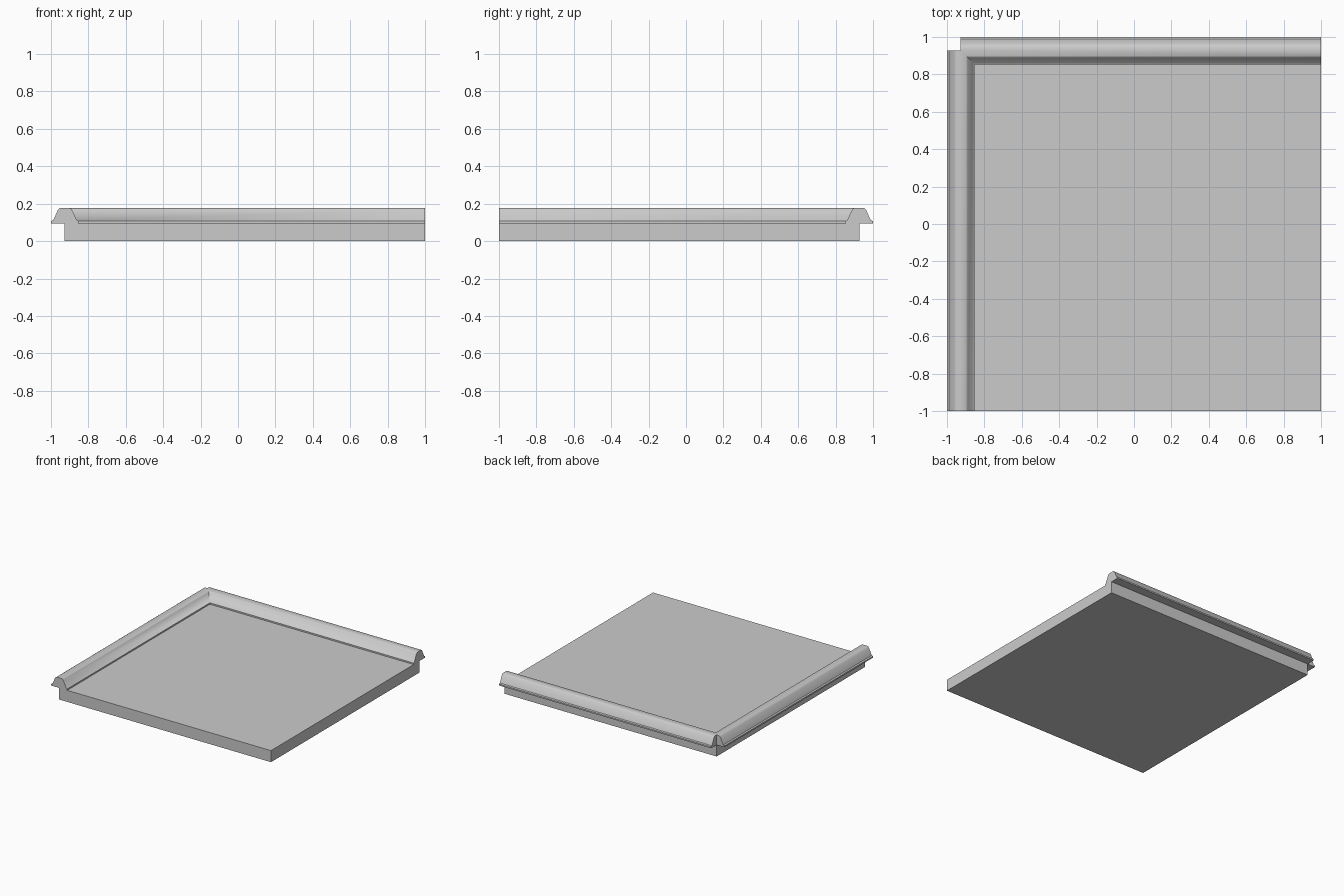
import bpy, bmesh
from math import radians

old = bpy.data.objects.get("Cube")
if old:
    bpy.data.objects.remove(old, do_unlink=True)

grey = bpy.data.materials.new("plain_grey")
grey.use_nodes = True
grey.diffuse_color = (0.6, 0.6, 0.6, 1)
grey.node_tree.nodes["Principled BSDF"].inputs["Base Color"].default_value = (0.6, 0.6, 0.6, 1)

LIP = 0.072        # overhang of the rim past the slab
INNER = 1 - LIP    # slab edge on the rimmed sides


def prism(name, points, sweep):
    """Extrude a closed polygon along a vector."""
    bm = bmesh.new()
    face = bm.faces.new([bm.verts.new(p) for p in points])
    ext = bmesh.ops.extrude_face_region(bm, geom=[face])
    moved = [v for v in ext["geom"] if isinstance(v, bmesh.types.BMVert)]
    bmesh.ops.translate(bm, verts=moved, vec=sweep)
    bmesh.ops.recalc_face_normals(bm, faces=bm.faces)
    mesh = bpy.data.meshes.new(name)
    bm.to_mesh(mesh)
    bm.free()
    mesh.materials.append(grey)
    obj = bpy.data.objects.new(name, mesh)
    bpy.context.collection.objects.link(obj)
    return obj


# Rim cross-section: distance in from the outer edge, height
rim = [(0, 0.095), (0, 0.107), (0.012, 0.111), (0.038, 0.169), (0.05, 0.178),
       (0.1, 0.178), (0.111, 0.169), (0.139, 0.111), (0.148, 0.107),
       (0.148, 0.08), (LIP, 0.08), (LIP, 0.095)]

# Base slab
slab = prism("tray_slab", [(-INNER, -1, 0), (1, -1, 0), (1, INNER, 0), (-INNER, INNER, 0)],
             (0, 0, 0.095))

# Raised rims along the right-hand side and the back
side_rim = prism("side_rim", [(d - 1, -1, z) for d, z in rim], (0, 1 + INNER, 0))
back_rim = prism("back_rim", [(-INNER, 1 - d, z) for d, z in rim], (1 + INNER, 0, 0))

# Join the rims to the slab as one solid
for part in (side_rim, back_rim):
    mod = slab.modifiers.new("join_" + part.name, "BOOLEAN")
    mod.operation = "UNION"
    mod.solver = "EXACT"
    mod.object = part
    bpy.context.view_layer.objects.active = slab
    slab.select_set(True)
    bpy.ops.object.modifier_apply(modifier=mod.name)
    bpy.data.objects.remove(part, do_unlink=True)

# Soft rim crest, crisp edges elsewhere
bpy.ops.object.select_all(action="DESELECT")
slab.select_set(True)
bpy.context.view_layer.objects.active = slab
bpy.ops.object.shade_smooth_by_angle(angle=radians(42))
